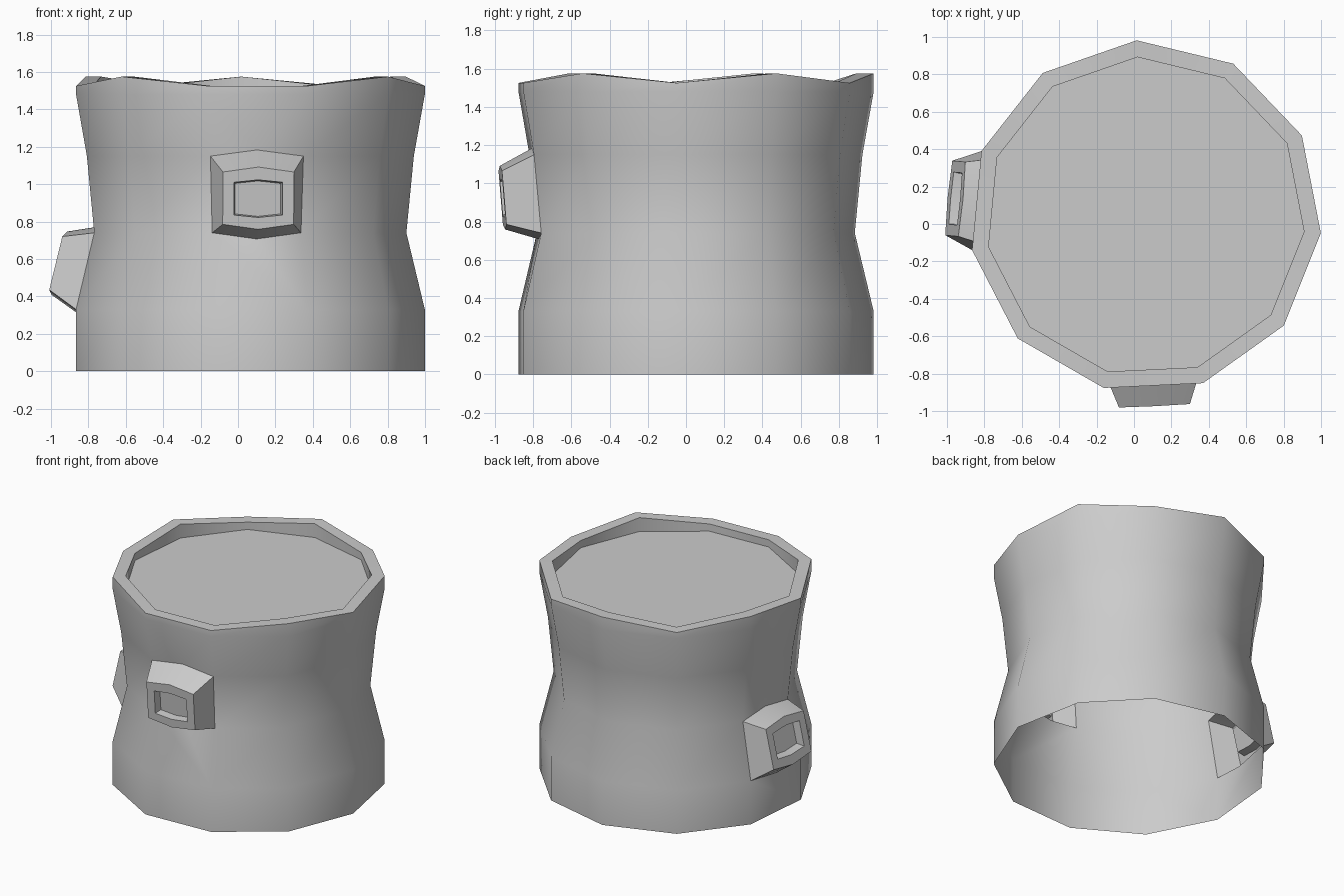
import bpy, bmesh
from math import cos, sin, radians
from mathutils import Vector

if "Cube" in bpy.data.objects:
    bpy.data.objects.remove(bpy.data.objects["Cube"])

SIDES = 11
CX, CY = 0.06, 0.04
STEP = 360 / SIDES
START = -5.4

def polar(angle, r, t, z):
    """Point at distance r along a direction, t along its tangent."""
    a = radians(angle)
    return Vector((CX + r * cos(a) - t * sin(a), CY + r * sin(a) + t * cos(a), z))

bm = bmesh.new()

def ring(r, heights):
    return [bm.verts.new(polar(START + k * STEP, r, 0, heights[k])) for k in range(SIDES)]

def bridge(lo, hi):
    n = len(lo)
    for k in range(n):
        bm.faces.new((lo[k], lo[(k + 1) % n], hi[(k + 1) % n], hi[k]))

# Bark wall rings, wavy rim, inner lip and sunken cut surface
HIGH = {1, 3, 5, 7, 10}
rim_z = [1.575 if k in HIGH else 1.525 for k in range(SIDES)]
profile = [(0.943, 0.0), (0.943, 0.33), (0.844, 0.74), (0.884, 1.15), (0.943, 1.48)]
rings = [ring(r, [z] * SIDES) for r, z in profile]
rings += [ring(0.943, rim_z), ring(0.853, rim_z), ring(0.853, [1.47] * SIDES)]
for lo, hi in zip(rings, rings[1:]):
    bridge(lo, hi)
bm.faces.new(rings[-1])

def branch(col, row, bulge, outer, inset, recess):
    """Turn one wall panel into a cut branch stub with a recessed end."""
    quad = [rings[row][col], rings[row][col + 1], rings[row + 1][col + 1], rings[row + 1][col]]
    bm.faces.remove(next(f for f in quad[0].link_faces if all(v in f.verts for v in quad)))
    angle = START + (col + 0.5) * STEP
    mids = []
    for a, b, dz in ((quad[0], quad[1], -bulge), (quad[2], quad[3], bulge)):
        edge = bm.edges.get((a, b))
        _, m = bmesh.utils.edge_split(edge, a, 0.5)
        m.co.z += dz
        mids.append(m)
    base = [quad[0], mids[0], quad[1], quad[2], mids[1], quad[3]]
    zb0, zt0, db, dt = outer[1:]

    def loop(h, zb, zt, m, sink=0):
        pts = [(-h, zb), (0, zb - m), (h, zb), (h, zt), (0, zt + m), (-h, zt)]
        return [bm.verts.new(polar(angle, db + (dt - db) * (z - zb0) / (zt0 - zb0) - sink, t, z))
                for t, z in pts]

    end = loop(outer[0], zb0, zt0, bulge * 0.8)
    hole = loop(*inset, bulge * 0.4)
    floor = loop(inset[0] - 0.008, inset[1] + 0.006, inset[2] - 0.006, bulge * 0.4, recess)
    for lo, hi in ((base, end), (end, hole), (hole, floor)):
        bridge(lo, hi)
    bm.faces.new(floor)

# Front and left branch stubs: (half width, bottom, top, reach low, reach high)
branch(8, 2, 0.033, (0.19, 0.785, 1.065, 0.99, 1.013), (0.13, 0.835, 1.01), 0.06)
branch(5, 1, 0.033, (0.20, 0.435, 0.72, 1.055, 0.985), (0.14, 0.49, 0.67), 0.06)

mesh = bpy.data.meshes.new("tree_stump")
bm.to_mesh(mesh)
bm.free()
stump = bpy.data.objects.new("tree_stump", mesh)
bpy.context.collection.objects.link(stump)
bpy.context.view_layer.objects.active = stump
stump.select_set(True)
bpy.ops.object.shade_smooth_by_angle(angle=radians(40))
